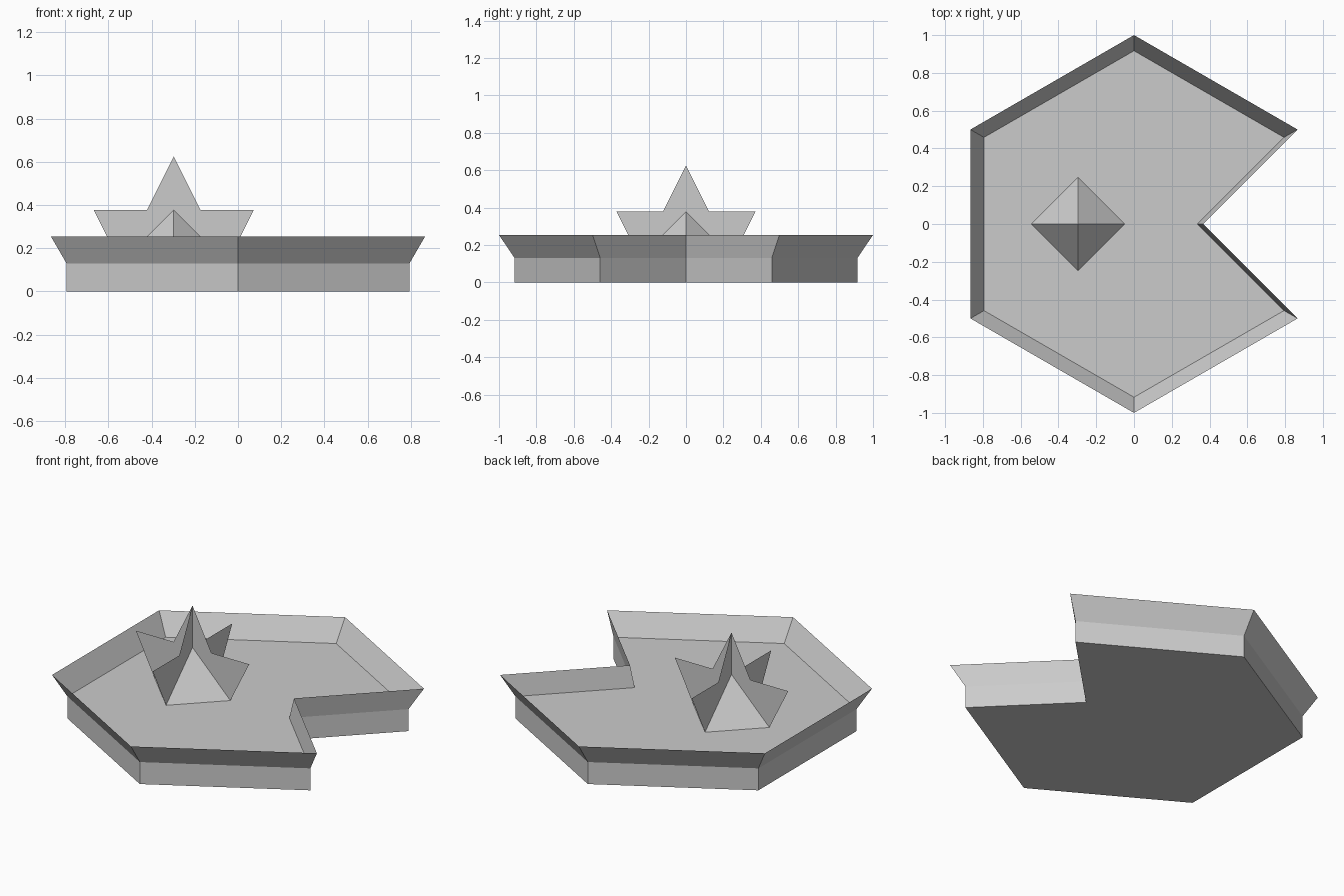
import bpy, bmesh
from math import sin, cos, pi
from mathutils import Matrix

if "Cube" in bpy.data.objects:
    bpy.data.objects.remove(bpy.data.objects["Cube"])

FLOOR, RIM = 0.13, 0.254      # floor and rim heights
INNER = 0.917                 # base outline relative to the rim outline
U, CX = 0.2475, -0.2975       # star unit size and x position

# Hexagon outline with a 45 degree notch cut into the +x side
OUTLINE = [(cos(pi / 6 + k * pi / 3), sin(pi / 6 + k * pi / 3)) for k in range(6)]
OUTLINE.append((cos(pi / 6) - 0.5, 0))


def finish(bm, name):
    mesh = bpy.data.meshes.new(name)
    bm.to_mesh(mesh)
    bm.free()
    obj = bpy.data.objects.new(name, mesh)
    bpy.context.collection.objects.link(obj)
    return obj


def ring(bm, scale, z):
    return [bm.verts.new((x * scale, y * scale, z)) for x, y in OUTLINE]


def band(bm, lower, upper):
    n = len(lower)
    for i in range(n):
        j = (i + 1) % n
        bm.faces.new((lower[i], lower[j], upper[j], upper[i]))


# Solid base slab
bm = bmesh.new()
bottom, top = ring(bm, INNER, 0), ring(bm, INNER, FLOOR)
band(bm, bottom, top)
bm.faces.new(bottom[::-1])
bm.faces.new(top)
finish(bm, "base_slab")

# Thin rim flaring outward from the slab edge
bm = bmesh.new()
band(bm, ring(bm, INNER, FLOOR), ring(bm, 1, RIM))
finish(bm, "flared_rim")

# Four-sided pyramid at the heart of the star
bm = bmesh.new()
bmesh.ops.create_cone(bm, segments=4, radius1=U, radius2=0, depth=U, cap_ends=False,
                      matrix=Matrix.Translation((CX, 0, FLOOR + U / 2)))
bmesh.ops.remove_doubles(bm, verts=bm.verts, dist=1e-5)
finish(bm, "star_core")

# Four flat pointed fins standing on the pyramid ridges
bm = bmesh.new()
FIN = [(0, 1), (1, 0), (1.5, 1), (0.5, 1), (0, 2)]
for k in range(4):
    a = k * pi / 2
    bm.faces.new([bm.verts.new((CX + r * U * cos(a), r * U * sin(a), FLOOR + h * U))
                  for r, h in FIN])
bmesh.ops.remove_doubles(bm, verts=bm.verts, dist=1e-5)
finish(bm, "star_fins")
